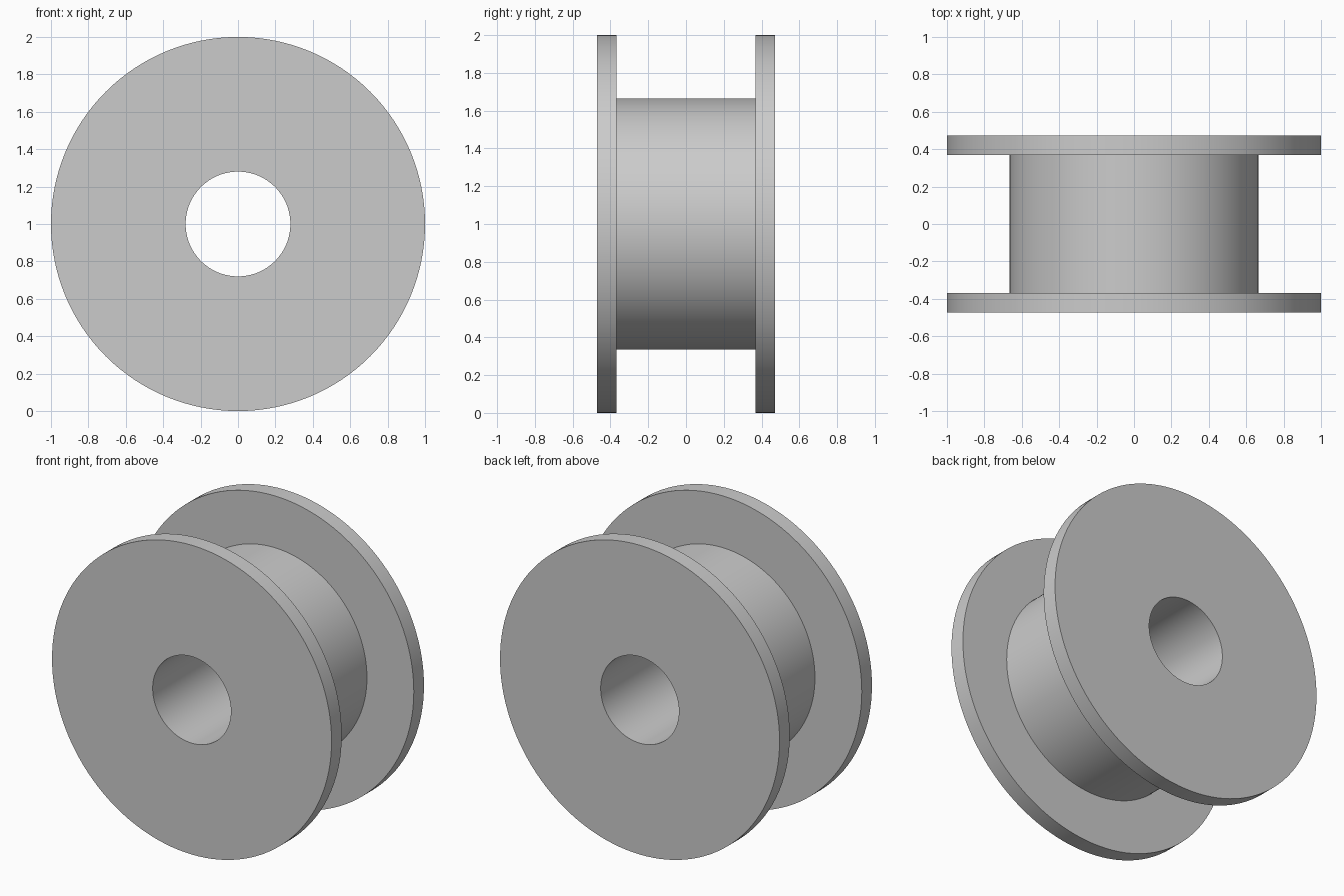
import bpy
import bmesh
from math import cos, sin, tau, radians

cube = bpy.data.objects.get("Cube")
if cube:
    bpy.data.objects.remove(cube, do_unlink=True)

SEGMENTS = 128
FLANGE_R, HUB_R, BORE_R = 1.0, 0.665, 0.28
OUTER_Y, INNER_Y = 0.472, 0.368

# Plain grey material
grey = bpy.data.materials.new("light_grey")
grey.use_nodes = True
colour = (0.6, 0.6, 0.6, 1.0)
grey.diffuse_color = colour
grey.node_tree.nodes["Principled BSDF"].inputs["Base Color"].default_value = colour


def lathe(name, profile):
    """Revolve a closed (radius, y) profile around the y axis."""
    bm = bmesh.new()
    rings = []
    for i in range(SEGMENTS):
        a = tau * i / SEGMENTS
        rings.append([bm.verts.new((r * cos(a), y, r * sin(a))) for r, y in profile])
    n = len(profile)
    for i, ring in enumerate(rings):
        following = rings[(i + 1) % SEGMENTS]
        for j in range(n):
            k = (j + 1) % n
            bm.faces.new((ring[j], ring[k], following[k], following[j]))
    bmesh.ops.recalc_face_normals(bm, faces=bm.faces)
    mesh = bpy.data.meshes.new(name)
    bm.to_mesh(mesh)
    bm.free()
    mesh.materials.append(grey)
    obj = bpy.data.objects.new(name, mesh)
    bpy.context.collection.objects.link(obj)
    return obj


# Spool: two flanges, hub and through bore in one closed section
half = [(BORE_R, OUTER_Y), (FLANGE_R, OUTER_Y), (FLANGE_R, INNER_Y), (HUB_R, INNER_Y)]
spool = lathe("spool", half + [(r, -y) for r, y in reversed(half)])
spool.location.z = FLANGE_R

# Smooth round walls with crisp rims
bpy.ops.object.select_all(action="DESELECT")
spool.select_set(True)
bpy.context.view_layer.objects.active = spool
bpy.ops.object.shade_smooth_by_angle(angle=radians(30))
